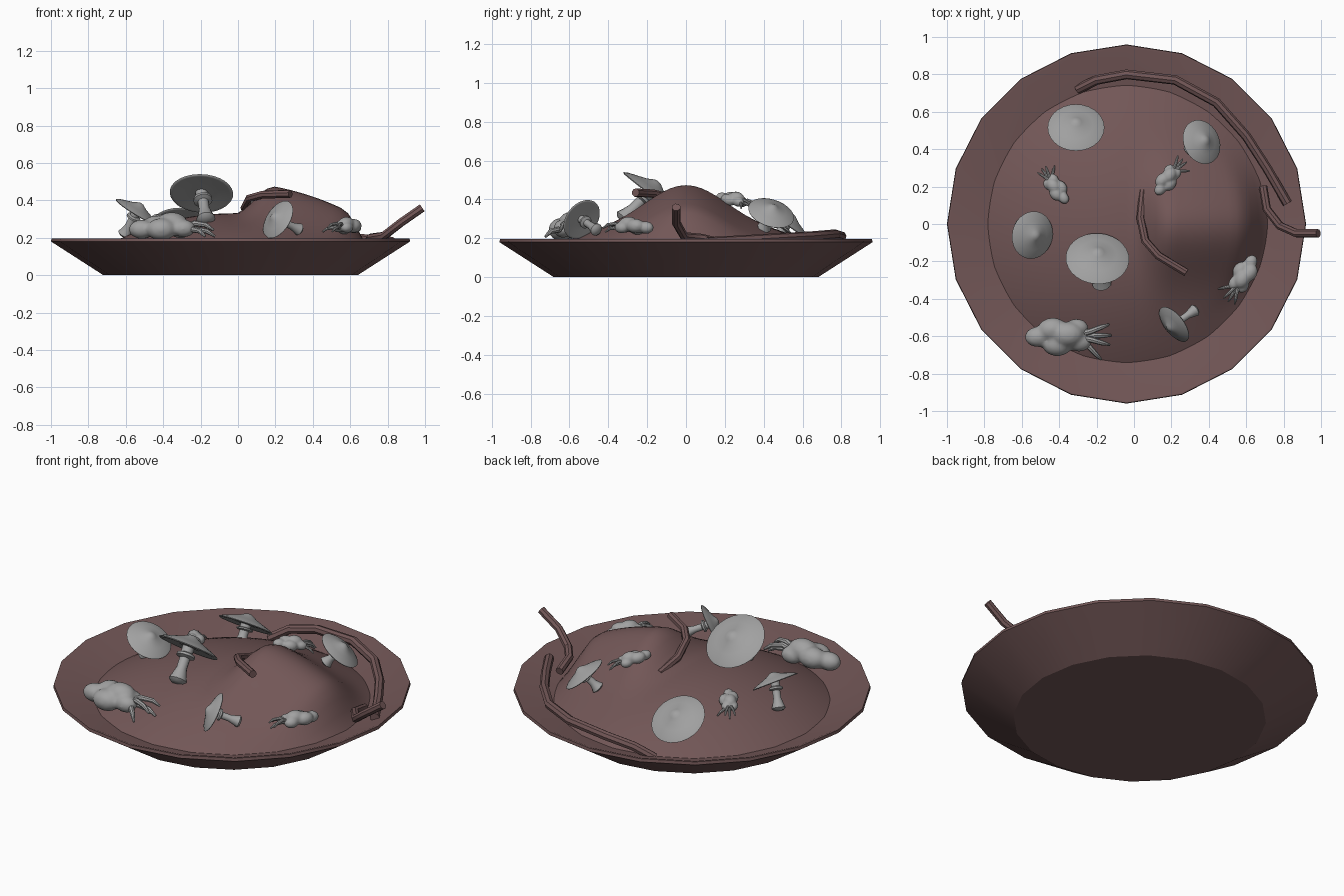
import bpy, bmesh, math
from mathutils import Vector, Matrix

cube = bpy.data.objects.get("Cube")
if cube:
    bpy.data.objects.remove(cube, do_unlink=True)


def material(name, rgb):
    m = bpy.data.materials.new(name)
    m.use_nodes = True
    m.diffuse_color = (*rgb, 1)
    m.node_tree.nodes["Principled BSDF"].inputs["Base Color"].default_value = (*rgb, 1)
    return m


brown = material("earth_brown", (0.17, 0.095, 0.095))
grey = material("pale_grey", (0.36, 0.36, 0.36))
PLATE_X = -0.04


def finish(name, bm, mat, angle=35):
    bmesh.ops.recalc_face_normals(bm, faces=bm.faces)
    mesh = bpy.data.meshes.new(name)
    bm.to_mesh(mesh)
    bm.free()
    ob = bpy.data.objects.new(name, mesh)
    bpy.context.collection.objects.link(ob)
    mesh.materials.append(mat)
    bpy.ops.object.select_all(action="DESELECT")
    ob.select_set(True)
    bpy.context.view_layer.objects.active = ob
    bpy.ops.object.shade_smooth_by_angle(angle=math.radians(angle))
    return ob


def add_lathe(bm, profile, matrix, sides):
    """Revolve (radius, height) points around local z."""
    verts = [bm.verts.new(matrix @ Vector((r, 0, h))) for r, h in profile]
    edges = [bm.edges.new(pair) for pair in zip(verts, verts[1:])]
    axis = matrix.to_3x3() @ Vector((0, 0, 1))
    bmesh.ops.spin(bm, geom=verts + edges, cent=matrix.translation, axis=axis,
                   angle=math.tau, steps=sides, use_merge=True)
    bmesh.ops.remove_doubles(bm, verts=bm.verts, dist=0.0004)


def aim(origin, direction):
    turn = Vector(direction).to_track_quat("Z", "Y").to_matrix().to_4x4()
    return Matrix.Translation(origin) @ turn


# Shallow faceted plate
bm = bmesh.new()
add_lathe(bm, [(0, 0), (0.68, 0), (0.96, 0.18), (0.957, 0.197), (0.945, 0.197),
               (0.7, 0.1), (0, 0.1)], Matrix.Translation((PLATE_X, 0, 0)), 20)
finish("plate", bm, brown, 30)


# Soil mound with an off-centre hump
def smooth_ramp(a, b, v):
    t = min(max((v - a) / (b - a), 0), 1)
    return t * t * (3 - 2 * t)


def mound_height(x, y):
    r = math.hypot(x - PLATE_X, y)
    base = 0.1 + 0.23 * (1 - (r / 0.77) ** 2)
    hump = 0.165 * smooth_ramp(-0.02, 0.2, x) * math.exp(-(y / 0.27) ** 2)
    return base + hump * (1 - smooth_ramp(0.6, 0.78, r))


bm = bmesh.new()
bmesh.ops.create_grid(bm, x_segments=40, y_segments=40, size=1)
for v in bm.verts:
    # square grid mapped to a disc
    x, y = v.co.x, v.co.y
    v.co.x = PLATE_X + 0.785 * x * math.sqrt(max(0, 1 - y * y / 2))
    v.co.y = 0.785 * y * math.sqrt(max(0, 1 - x * x / 2))
    v.co.z = mound_height(v.co.x, v.co.y)
finish("soil_mound", bm, brown, 60)


# Bent twigs
def tube(name, points, radius, mat, radii=None):
    curve = bpy.data.curves.new(name, "CURVE")
    curve.dimensions = "3D"
    curve.bevel_depth = radius
    curve.bevel_resolution = 2
    curve.use_fill_caps = True
    spline = curve.splines.new("POLY")
    spline.points.add(len(points) - 1)
    for i, p in enumerate(points):
        spline.points[i].co = (*p, 1)
        spline.points[i].radius = radii[i] if radii else 1
    ob = bpy.data.objects.new(name, curve)
    bpy.context.collection.objects.link(ob)
    curve.materials.append(mat)
    bpy.ops.object.select_all(action="DESELECT")
    ob.select_set(True)
    bpy.context.view_layer.objects.active = ob
    bpy.ops.object.convert(target="MESH")
    bpy.ops.object.shade_smooth_by_angle(angle=math.radians(40))
    return ob


tube("rim_twig", [(-0.3, 0.72, 0.12), (-0.2, 0.77, 0.18), (-0.04, 0.8, 0.21), (0.22, 0.77, 0.22),
                  (0.44, 0.65, 0.21), (0.6, 0.47, 0.2), (0.71, 0.3, 0.19), (0.82, 0.11, 0.18)],
     0.026, brown)
tube("overhanging_twig", [(0.69, 0.2, 0.17), (0.71, 0.08, 0.2), (0.78, -0.01, 0.21),
                          (0.87, -0.05, 0.28), (0.985, -0.05, 0.36)], 0.023, brown)
tube("hump_twig", [(0.05, 0.18, 0.32), (0.035, 0.03, 0.36), (0.06, -0.09, 0.41),
                   (0.13, -0.17, 0.43), (0.28, -0.26, 0.435)], 0.022, brown)


# Mushrooms: wide cap with a central knob, ringed stem with a swollen foot
CAP = [(0, 0.36), (0.1, 0.345), (0.2, 0.29), (0.32, 0.22), (0.6, 0.12), (0.88, 0.02), (1, -0.05),
       (0.98, -0.08), (0.9, -0.08), (0.55, -0.02), (0.2, -0.04), (0, -0.04)]
STEM = [(0, 0), (0.2, 0), (0.19, 0.2), (0.3, 0.24), (0.3, 0.3), (0.17, 0.34), (0.17, 0.6),
        (0.24, 0.8), (0.3, 0.93), (0.2, 1), (0, 1.02)]


def mushroom(name, centre, normal, radius, foot):
    centre, foot = Vector(centre), Vector(foot)
    bm = bmesh.new()
    add_lathe(bm, CAP, aim(centre, normal) @ Matrix.Scale(radius, 4), 28)
    finish(name + "_cap", bm, grey, 60)
    along = foot - centre
    bm = bmesh.new()
    add_lathe(bm, [(r * radius, h * along.length) for r, h in STEM], aim(centre, along), 14)
    finish(name + "_stem", bm, grey, 60)


mushroom("back_mushroom", (-0.31, 0.52, 0.28), (0, 0.57, 0.82), 0.152, (-0.3, 0.45, 0.18))
mushroom("hump_mushroom", (0.365, 0.44, 0.335), (0.55, 0.25, 0.75), 0.122, (0.29, 0.4, 0.25))
mushroom("side_mushroom", (-0.54, -0.06, 0.345), (0.52, -0.12, 0.85), 0.128, (-0.61, 0, 0.21))
mushroom("tall_mushroom", (-0.195, -0.18, 0.445), (0.04, 0.6, 0.8), 0.17, (-0.17, -0.33, 0.29))
mushroom("fallen_mushroom", (0.21, -0.54, 0.3), (-0.7, -0.55, 0.45), 0.112, (0.335, -0.455, 0.24))

# Knobbly roots: merged lumps with a fan of thin rootlets at one end
LUMPS = [  # along, across, up, radius
    (-0.37, 0, 0, 0.13), (-0.2, 0.08, 0.03, 0.15), (-0.15, -0.09, 0, 0.15), (-0.03, 0.02, 0.06, 0.16),
    (0.07, 0.09, 0, 0.12), (0.1, -0.07, 0.01, 0.12)]
ROOTLETS = [-0.85, -0.3, 0, 0.35]


def knobbly_root(name, centre, direction, length, tilt=0):
    x = Vector((*direction, tilt)).normalized()
    y = Vector((0, 0, 1)).cross(x).normalized()
    z = x.cross(y)
    frame = Matrix((x, y, z)).transposed().to_4x4()
    frame = Matrix.Translation(centre) @ frame @ Matrix.Scale(length, 4)
    bm = bmesh.new()
    for along, across, up, r in LUMPS:
        place = Matrix.Translation((along, across, up)) @ Matrix.Diagonal((1.15, 0.9, 0.85, 1))
        bmesh.ops.create_icosphere(bm, subdivisions=3, radius=r, matrix=frame @ place)
    body = finish(name, bm, grey, 60)
    fuse = body.modifiers.new("fuse", "REMESH")
    fuse.mode = "VOXEL"
    fuse.voxel_size = length * 0.025
    fuse.use_smooth_shade = True
    relax = body.modifiers.new("relax", "SMOOTH")
    relax.iterations = 4
    for i, a in enumerate(ROOTLETS):
        c, s = math.cos(a), math.sin(a)
        lift = 0.05 if i % 2 else -0.02
        pts = [(0.08, s * 0.05, 0), (0.12 + c * 0.12, s * 0.15, lift + 0.02),
               (0.12 + c * 0.25, s * 0.28, lift), (0.12 + c * 0.34, s * 0.36, lift - 0.06)]
        tube(f"{name}_rootlet_{i + 1}", [frame @ Vector(p) for p in pts],
             0.034 * length, grey, [1.2, 1, 0.85, 0.4])


knobbly_root("front_root", (-0.34, -0.6, 0.245), (1, 0.02), 0.47)
knobbly_root("right_root", (0.57, -0.3, 0.255), (-0.5, -0.87), 0.29)
knobbly_root("hump_root", (0.195, 0.26, 0.39), (0.6, 0.8), 0.25, -0.2)
knobbly_root("left_root", (-0.43, 0.21, 0.28), (-0.6, 0.8), 0.24, -0.2)
